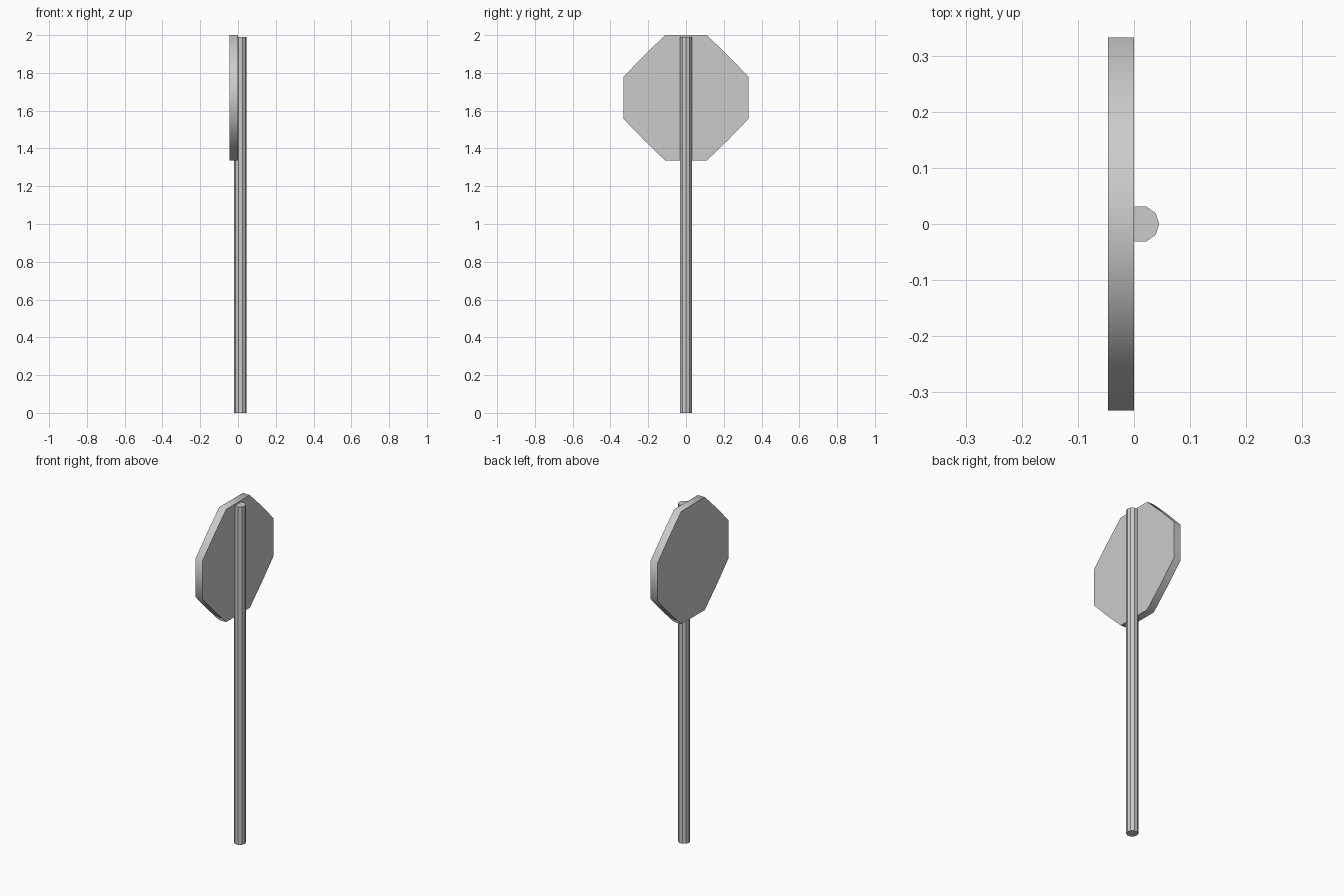
import bpy, bmesh
from math import radians, sin, cos, pi

if "Cube" in bpy.data.objects:
    bpy.data.objects.remove(bpy.data.objects["Cube"])


def prism(name, ring, offset):
    """Closed prism from a ring of points swept along an offset vector."""
    bm = bmesh.new()
    face = bm.faces.new([bm.verts.new(p) for p in ring])
    ext = bmesh.ops.extrude_face_region(bm, geom=[face], use_keep_orig=True)
    moved = [g for g in ext["geom"] if isinstance(g, bmesh.types.BMVert)]
    bmesh.ops.translate(bm, verts=moved, vec=offset)
    bmesh.ops.recalc_face_normals(bm, faces=bm.faces)
    mesh = bpy.data.meshes.new(name)
    bm.to_mesh(mesh)
    bm.free()
    obj = bpy.data.objects.new(name, mesh)
    bpy.context.collection.objects.link(obj)
    return obj


# Post: ten-sided, flat shaded, partly sunk into the plate
post_ring = [(0.0125 + 0.0325 * cos(i * pi / 5), 0.0325 * sin(i * pi / 5), 0)
             for i in range(10)]
prism("post", post_ring, (0, 0, 1.99))

# Sign plate: octagon with an extra point midway along each diagonal
quarter = [(0.332, 0.11), (0.223, 0.223), (0.11, 0.332)]
outline = []
for _ in range(4):
    outline += quarter
    quarter = [(-v, u) for u, v in quarter]
plate = prism("sign_plate", [(-0.046, y, 1.668 + z) for y, z in outline],
              (0.046, 0, 0))

# Rim is softly shaded, the two faces stay crisp
bpy.context.view_layer.objects.active = plate
plate.select_set(True)
bpy.ops.object.shade_smooth_by_angle(angle=radians(50))
